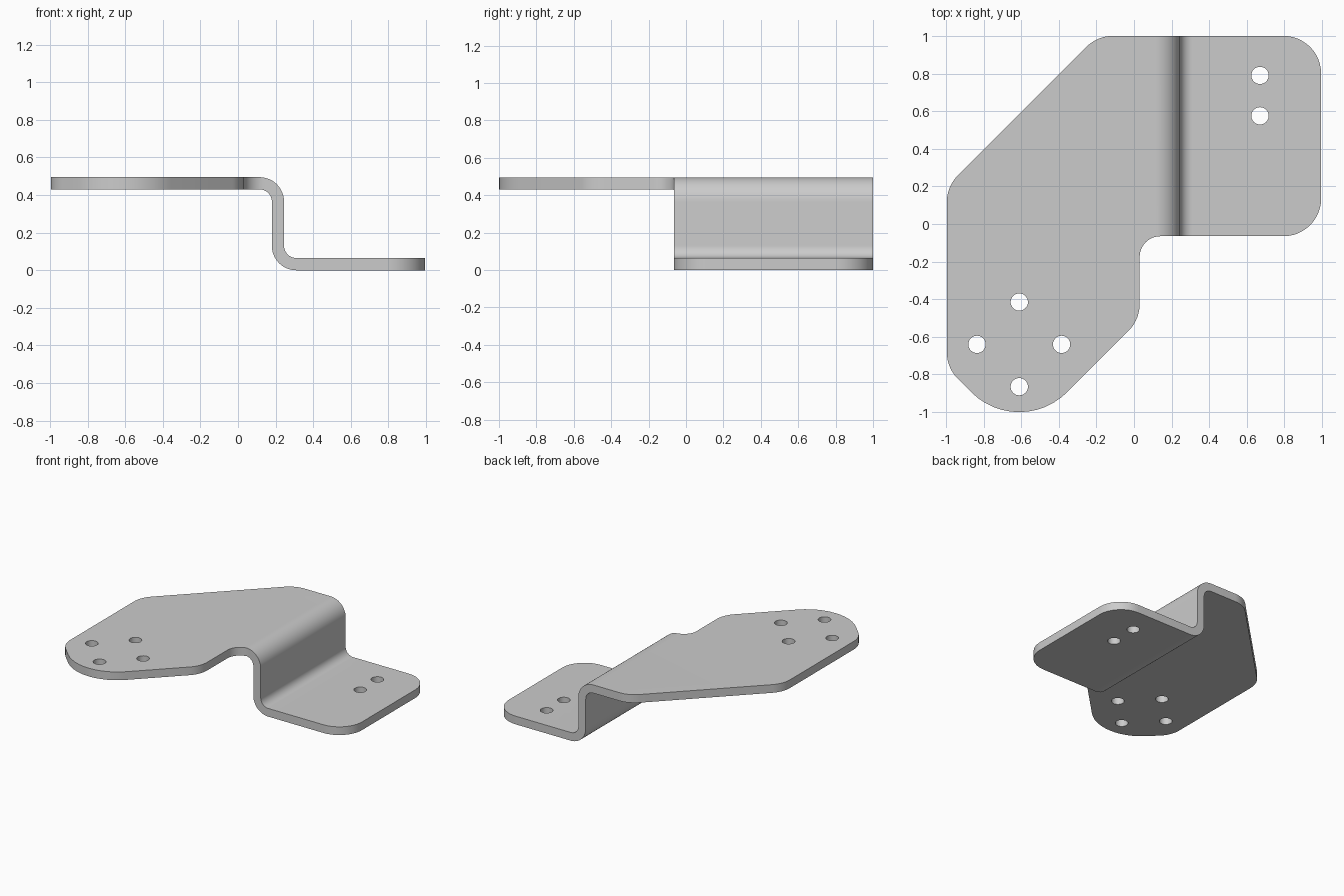
import bpy, bmesh, math
from mathutils import Vector

if "Cube" in bpy.data.objects:
    bpy.data.objects.remove(bpy.data.objects["Cube"])


def fillet(corners, steps=12):
    """Closed outline from (x, y, radius) corners, each rounded by an arc."""
    out, n = [], len(corners)
    for i, (x, y, r) in enumerate(corners):
        p = Vector((x, y))
        if r == 0:
            out.append(p)
            continue
        a = (Vector(corners[i - 1][:2]) - p).normalized()
        b = (Vector(corners[(i + 1) % n][:2]) - p).normalized()
        half = a.angle(b) / 2
        centre = p + (a + b).normalized() * (r / math.sin(half))
        start = p + a * (r / math.tan(half)) - centre
        end = p + b * (r / math.tan(half)) - centre
        sweep = math.atan2(start.x * end.y - start.y * end.x, start.dot(end))
        for k in range(steps + 1):
            t = sweep * k / steps
            c, s = math.cos(t), math.sin(t)
            out.append(centre + Vector((start.x * c - start.y * s,
                                        start.x * s + start.y * c)))
    return out


def prism(name, points, offset):
    """Extrude a closed loop of 3D points along offset."""
    bm = bmesh.new()
    face = bm.faces.new([bm.verts.new(p) for p in points])
    ext = bmesh.ops.extrude_face_region(bm, geom=[face])
    moved = [v for v in ext["geom"] if isinstance(v, bmesh.types.BMVert)]
    bmesh.ops.translate(bm, verts=moved, vec=offset)
    bmesh.ops.recalc_face_normals(bm, faces=bm.faces)
    mesh = bpy.data.meshes.new(name)
    bm.to_mesh(mesh)
    bm.free()
    obj = bpy.data.objects.new(name, mesh)
    bpy.context.collection.objects.link(obj)
    return obj


def cut(target, tool, operation):
    mod = target.modifiers.new(operation.title(), 'BOOLEAN')
    mod.operation, mod.object, mod.solver = operation, tool, 'EXACT'
    bpy.context.view_layer.objects.active = target
    bpy.ops.object.modifier_apply(modifier=mod.name)
    bpy.data.objects.remove(tool, do_unlink=True)


# Bent sheet: stepped side profile swept along y
R_OUT, R_IN = 0.13, 0.065
profile = fillet([(-1.2, 0.43, 0), (0.18, 0.43, R_IN), (0.18, 0, R_OUT), (1.2, 0, 0),
                  (1.2, 0.065, 0), (0.245, 0.065, R_IN), (0.245, 0.495, R_OUT),
                  (-1.2, 0.495, 0)])
bracket = prism("bent_bracket", [(p.x, -1.2, p.y) for p in profile], (0, 2.4, 0))

# Plan outline trims the sheet to shape
outline = fillet([(-0.995, 0.2, 0.2), (-0.995, -0.765, 0.2), (-0.61, -1.149, 0.36),
                  (0.03, -0.509, 0.2), (0.03, -0.065, 0.11), (0.995, -0.065, 0.2),
                  (0.995, 1, 0.2), (-0.195, 1, 0.2)])
cut(bracket, prism("plan_cutter", [(p.x, p.y, -0.2) for p in outline], (0, 0, 0.9)),
    'INTERSECT')

# Bolt holes: four on the upper plate, two on the lower
for x, y in [(-0.61, -0.415), (-0.61, -0.865), (-0.835, -0.64), (-0.385, -0.64),
             (0.67, 0.79), (0.67, 0.575)]:
    ring = [(x + 0.046 * math.cos(k * math.tau / 32),
             y + 0.046 * math.sin(k * math.tau / 32), -0.2) for k in range(32)]
    cut(bracket, prism("hole_cutter", ring, (0, 0, 0.9)), 'DIFFERENCE')

bpy.ops.object.select_all(action='DESELECT')
bracket.select_set(True)
bpy.context.view_layer.objects.active = bracket
bpy.ops.object.shade_smooth_by_angle(angle=math.radians(30))
